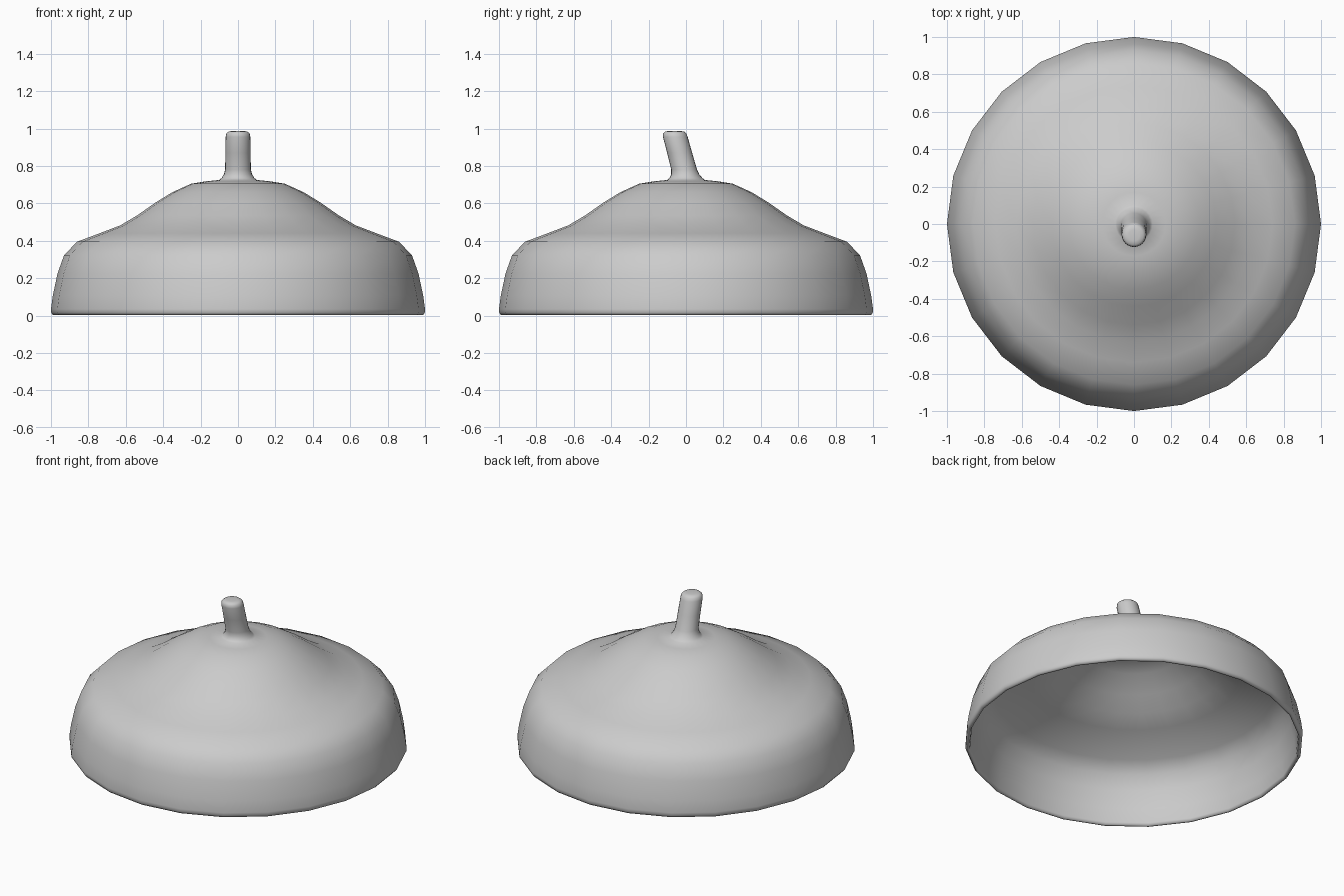
import bpy, bmesh, math

SIDES = 24

# Profile rings: radius, height, sideways shift in y (stem lean)
inner = [(0.15, 0.69, 0), (0.24, 0.675, 0), (0.30, 0.65, 0), (0.42, 0.575, 0),
         (0.52, 0.505, 0), (0.62, 0.452, 0), (0.84, 0.372, 0), (0.905, 0.31, 0),
         (0.938, 0.22, 0), (0.962, 0.107, 0), (0.972, 0.02, 0)]
rim = [(0.978, 0.003, 0), (0.99, 0.003, 0), (0.999, 0.016, 0)]
outer = [(1.0, 0.035, 0), (0.99, 0.107, 0), (0.965, 0.225, 0), (0.93, 0.323, 0),
         (0.86, 0.395, 0), (0.74, 0.44, 0), (0.63, 0.482, 0), (0.54, 0.535, 0), (0.44, 0.605, 0),
         (0.35, 0.66, 0), (0.25, 0.705, 0), (0.17, 0.718, 0), (0.10, 0.725, 0)]
stem = [(0.088, 0.735, 0), (0.075, 0.755, -0.004), (0.069, 0.78, -0.01),
        (0.067, 0.87, -0.034), (0.066, 0.955, -0.057), (0.062, 0.974, -0.060),
        (0.050, 0.984, -0.061), (0.03, 0.987, -0.061)]


def lathe(name, profile):
    bm = bmesh.new()
    rings = []
    for r, z, dy in profile:
        rings.append([bm.verts.new((r * math.cos(2 * math.pi * i / SIDES),
                                    r * math.sin(2 * math.pi * i / SIDES) + dy, z))
                      for i in range(SIDES)])
    for a, b in zip(rings, rings[1:]):
        for i in range(SIDES):
            j = (i + 1) % SIDES
            bm.faces.new((a[i], a[j], b[j], b[i]))
    # Close both ends of the profile
    bm.faces.new(rings[0])
    bm.faces.new(rings[-1])
    bmesh.ops.recalc_face_normals(bm, faces=bm.faces)
    for f in bm.faces:
        f.smooth = True
    mesh = bpy.data.meshes.new(name)
    bm.to_mesh(mesh)
    bm.free()
    obj = bpy.data.objects.new(name, mesh)
    bpy.context.collection.objects.link(obj)
    return obj


# Hollow domed cap flowing into its leaning stem
lathe("domed_cap_with_stem", inner + rim + outer + stem)
